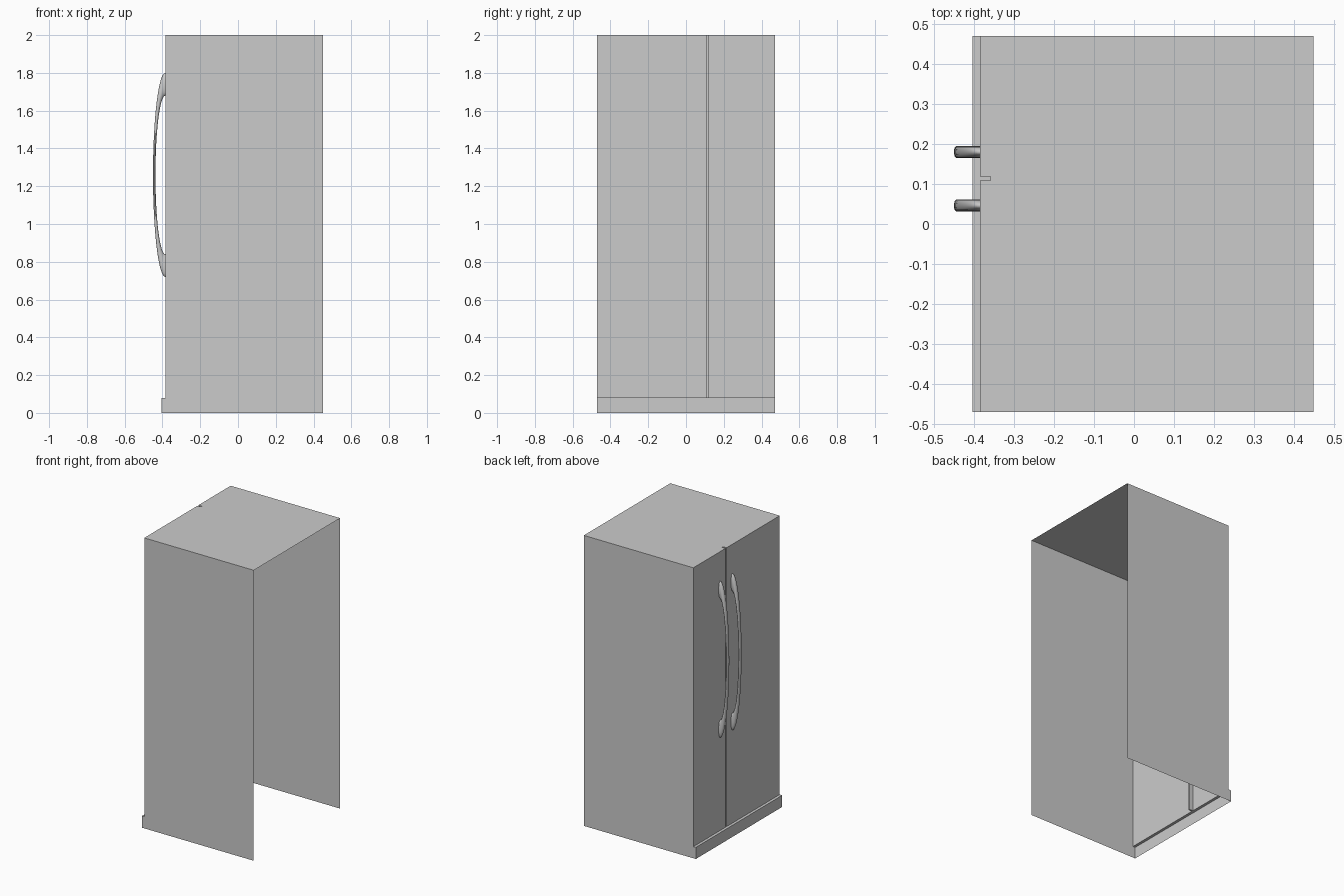
import bpy
import bmesh
from math import sin, cos, pi
from mathutils import Vector

if "Cube" in bpy.data.objects:
    bpy.data.objects.remove(bpy.data.objects["Cube"], do_unlink=True)

steel = bpy.data.materials.new("light grey")
steel.use_nodes = True
grey = (0.6, 0.6, 0.6, 1)
steel.diffuse_color = grey
steel.node_tree.nodes["Principled BSDF"].inputs["Base Color"].default_value = grey

BACK, DOOR, KICK, GROOVE = 0.449, -0.385, -0.404, -0.358
SIDE, TOP, KICK_TOP = 0.47, 2.0, 0.08
GAP_A, GAP_B = 0.109, 0.119


def finish(bm, name):
    mesh = bpy.data.meshes.new(name)
    bm.to_mesh(mesh)
    bm.free()
    mesh.materials.append(steel)
    obj = bpy.data.objects.new(name, mesh)
    bpy.context.collection.objects.link(obj)
    return obj


def add_walls(bm, plan, z0, z1):
    """Raise an open plan line into thin outward-facing walls."""
    low = [bm.verts.new((x, y, z0)) for x, y in plan]
    high = [bm.verts.new((x, y, z1)) for x, y in plan]
    for i in range(len(plan) - 1):
        bm.faces.new((low[i], high[i], high[i + 1], low[i + 1]))
    return high


def add_flat(bm, x0, x1, y0, y1, z):
    corners = ((x0, y0), (x1, y0), (x1, y1), (x0, y1))
    bm.faces.new([bm.verts.new((x, y, z)) for x, y in corners])


# Cabinet shell: sides, two doors split by a groove, and top; back is open
bm = bmesh.new()
plan = [(BACK, -SIDE), (DOOR, -SIDE), (DOOR, GAP_A), (GROOVE, GAP_A),
        (GROOVE, GAP_B), (DOOR, GAP_B), (DOOR, SIDE), (BACK, SIDE)]
rim = add_walls(bm, plan, KICK_TOP, TOP)
bm.faces.new(rim[::-1])
add_flat(bm, DOOR, GROOVE, GAP_A, GAP_B, KICK_TOP)
finish(bm, "cabinet_and_doors")

# Kick plate: lower band that stands slightly proud of the doors
bm = bmesh.new()
add_walls(bm, [(BACK, -SIDE), (KICK, -SIDE), (KICK, SIDE), (BACK, SIDE)], 0, KICK_TOP)
add_flat(bm, KICK, DOOR, -SIDE, SIDE, KICK_TOP)
finish(bm, "kick_plate")


def make_handle(name, y, steps=32, sides=16):
    """Loft an elliptical section between an outer and an inner arch."""
    bm = bmesh.new()
    rings = []
    for i in range(steps + 1):
        t = pi * i / steps
        bulge = max(0.0, sin(t))
        outer = Vector((DOOR - 0.065 * bulge, y, 1.26 + 0.54 * cos(t)))
        inner = Vector((DOOR - 0.052 * bulge, y, 1.26 + 0.42 * cos(t)))
        centre, half = (outer + inner) / 2, (outer - inner) / 2
        ring = []
        for k in range(sides):
            a = 2 * pi * k / sides
            ring.append(bm.verts.new(centre + half * cos(a) + Vector((0, 0.015 * sin(a), 0))))
        rings.append(ring)
    for r, s in zip(rings, rings[1:]):
        for k in range(sides):
            n = (k + 1) % sides
            bm.faces.new((r[k], r[n], s[n], s[k]))
    bmesh.ops.recalc_face_normals(bm, faces=bm.faces)
    for face in bm.faces:
        face.smooth = True
    finish(bm, name)


# Pair of arched handles either side of the groove
make_handle("right_door_handle", 0.046)
make_handle("left_door_handle", 0.18)
